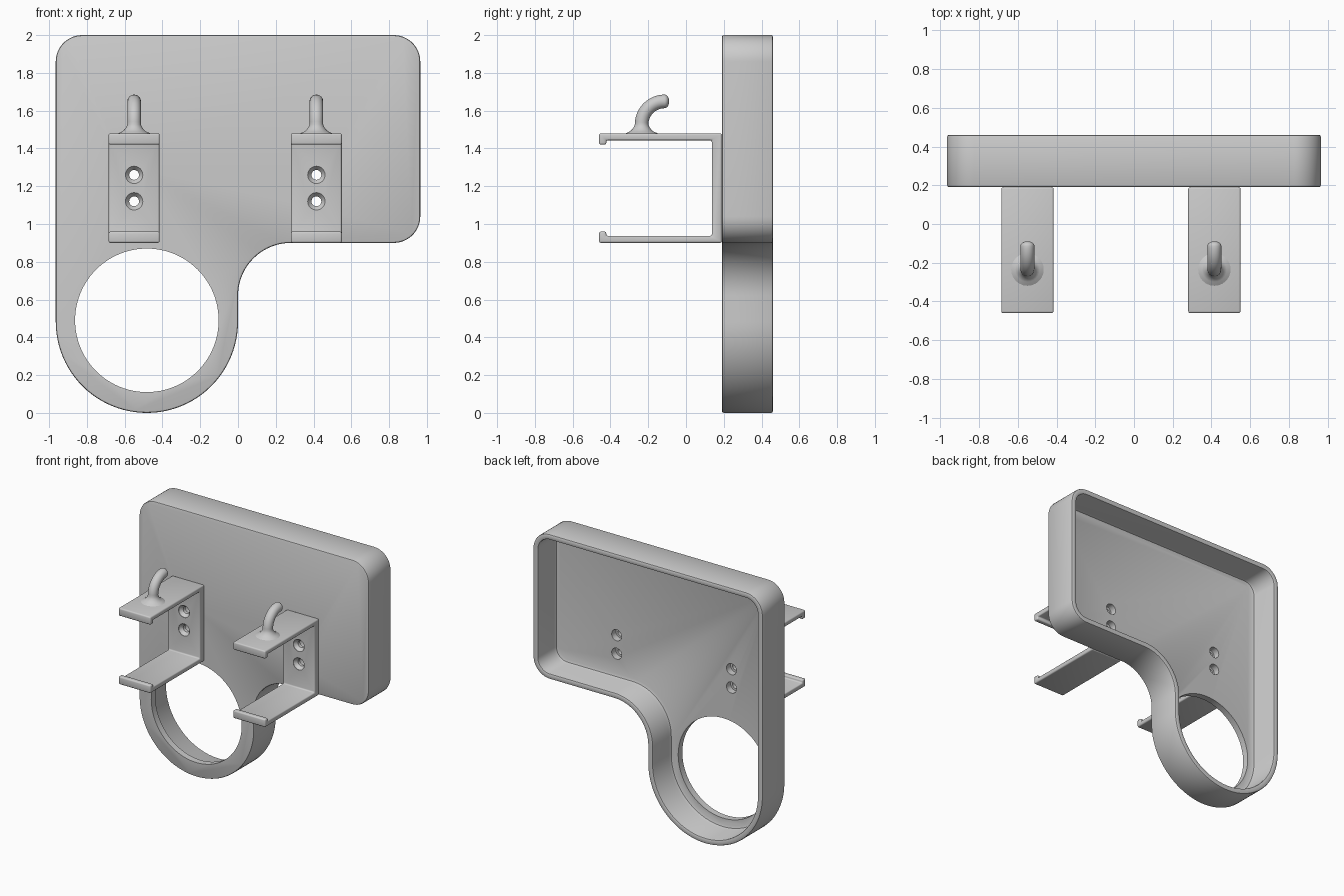
import bpy, bmesh
from math import sin, cos, pi, radians
from mathutils import Vector

cube = bpy.data.objects.get("Cube")
if cube:
    bpy.data.objects.remove(cube, do_unlink=True)

grey = bpy.data.materials.new("light_grey")
grey.use_nodes = True
COLOUR = (0.6, 0.6, 0.6, 1)
grey.diffuse_color = COLOUR
grey.node_tree.nodes["Principled BSDF"].inputs["Base Color"].default_value = COLOUR


def make_object(name, bm):
    bmesh.ops.recalc_face_normals(bm, faces=bm.faces)
    mesh = bpy.data.meshes.new(name)
    bm.to_mesh(mesh)
    bm.free()
    mesh.materials.append(grey)
    ob = bpy.data.objects.new(name, mesh)
    bpy.context.collection.objects.link(ob)
    return ob


def loft(rings):
    """Solid skinned through closed rings of equal length, capped at both ends."""
    bm = bmesh.new()
    loops = [[bm.verts.new(p) for p in ring] for ring in rings]
    n = len(loops[0])
    for a, b in zip(loops, loops[1:]):
        for i in range(n):
            j = (i + 1) % n
            bm.faces.new((a[i], a[j], b[j], b[i]))
    bm.faces.new(loops[0])
    bm.faces.new(loops[-1])
    return bm


def turned_cutter(x, z, stations, n=32):
    """Round cutter along y from (y, radius) stations."""
    rings = [[(x + r * cos(2 * pi * i / n), y, z + r * sin(2 * pi * i / n))
              for i in range(n)] for y, r in stations]
    ob = make_object("cutter", loft(rings))
    ob.hide_render = True
    return ob


def cut(ob, cutters):
    for c in cutters:
        mod = ob.modifiers.new("cut", 'BOOLEAN')
        mod.operation = 'DIFFERENCE'
        mod.solver = 'EXACT'
        mod.object = c
    graph = bpy.context.evaluated_depsgraph_get()
    mesh = bpy.data.meshes.new_from_object(ob.evaluated_get(graph))
    ob.modifiers.clear()
    ob.data = mesh
    for c in cutters:
        bpy.data.objects.remove(c, do_unlink=True)


def smooth(ob, angle=35):
    bpy.ops.object.select_all(action='DESELECT')
    ob.select_set(True)
    bpy.context.view_layer.objects.active = ob
    bpy.ops.object.shade_smooth_by_angle(angle=radians(angle))


# Tray outline: tangent arcs (centre x, centre z, radius, start, end, steps, side)
ARCS = [(0.825, 1.04, 0.14, -90, 0, 12, -1), (0.825, 1.86, 0.14, 0, 90, 12, -1),
        (-0.825, 1.86, 0.14, 90, 180, 12, -1),
        (-0.4825, 0.4825, 0.4825, 180, 360, 48, -1),
        (0.28, 0.62, 0.28, 180, 90, 20, 1)]


def outline(inset, y):
    points = []
    for cx, cz, r, a0, a1, steps, side in ARCS:
        for i in range(steps + 1):
            a = radians(a0 + (a1 - a0) * i / steps)
            rr = r + side * inset
            points.append((cx + rr * cos(a), y, cz + rr * sin(a)))
    return points


BRACKET_X = {"right": -0.55, "left": 0.415}
SCREW_Z = (1.12, 1.26)
FRONT, BACK, FLOOR, WALL, EDGE = 0.19, 0.46, 0.24, 0.042, 0.01

# Open-backed tray with a rounded rim and filleted floor
tray = make_object("tray", loft([outline(d, y) for d, y in (
    (EDGE, FRONT), (EDGE * 0.3, FRONT + EDGE * 0.3), (0, FRONT + EDGE),
    (0, BACK - EDGE), (EDGE * 0.3, BACK - EDGE * 0.3), (EDGE, BACK),
    (WALL - EDGE, BACK), (WALL - EDGE * 0.3, BACK - EDGE * 0.3), (WALL, BACK - EDGE),
    (WALL, FLOOR + 0.025), (WALL + 0.007, FLOOR + 0.007), (WALL + 0.025, FLOOR))]))
cutters = [turned_cutter(-0.4825, 0.49, ((0.1, 0.38), (0.3, 0.38)), 96)]
cutters += [turned_cutter(x, z, ((0.1, 0.042), (0.3, 0.042)))
            for x in BRACKET_X.values() for z in SCREW_Z]
cut(tray, cutters)
smooth(tray)

# Bracket side profile in (y, z): a C shape with a lip on each arm
PROFILE = [(0.19, 0.90), (0.19, 1.48), (-0.46, 1.48), (-0.46, 1.42), (-0.422, 1.42),
           (-0.422, 1.443), (0.137, 1.443), (0.137, 0.937), (-0.422, 0.937),
           (-0.422, 0.96), (-0.46, 0.96), (-0.46, 0.90)]


def bracket(side, x):
    bm = loft([[(x + s * 0.135, y, z) for y, z in PROFILE] for s in (-1, 1)])
    bmesh.ops.recalc_face_normals(bm, faces=bm.faces)
    bmesh.ops.bevel(bm, geom=list(bm.edges), offset=0.01, segments=3,
                    profile=0.5, affect='EDGES', clamp_overlap=True)
    ob = make_object(side + "_bracket", bm)
    # Countersunk screw holes
    cut(ob, [turned_cutter(x, z, ((0.11, 0.046), (0.14, 0.046), (0.165, 0.026), (0.25, 0.026)))
             for z in SCREW_Z])
    smooth(ob)


# Hook: flared foot, quarter bend towards the tray, rounded tip
def hook(side, x, n=24):
    r, bend, cy, cz = 0.036, 0.122, -0.113, 1.527
    stations = [(cy - bend, 1.475, 0, 0.09), (cy - bend, 1.481, 0, 0.083),
                (cy - bend, 1.489, 0, 0.064), (cy - bend, 1.50, 0, 0.051),
                (cy - bend, 1.514, 0, 0.041)]
    for i in range(17):
        a = pi / 2 * i / 16
        stations.append((cy - bend * cos(a), cz + bend * sin(a), a, r))
    for i in range(1, 6):
        a = pi / 2 * i / 6
        stations.append((cy + 0.024 * sin(a), cz + bend, pi / 2, r * cos(a)))
    rings = []
    for y, z, tilt, radius in stations:
        across = Vector((0, cos(tilt), -sin(tilt)))
        rings.append([Vector((x, y, z)) + radius * (Vector((1, 0, 0)) * cos(t) + across * sin(t))
                      for t in (2 * pi * i / n for i in range(n))])
    smooth(make_object(side + "_hook", loft(rings)), 60)


for side, x in BRACKET_X.items():
    bracket(side, x)
    hook(side, x)
